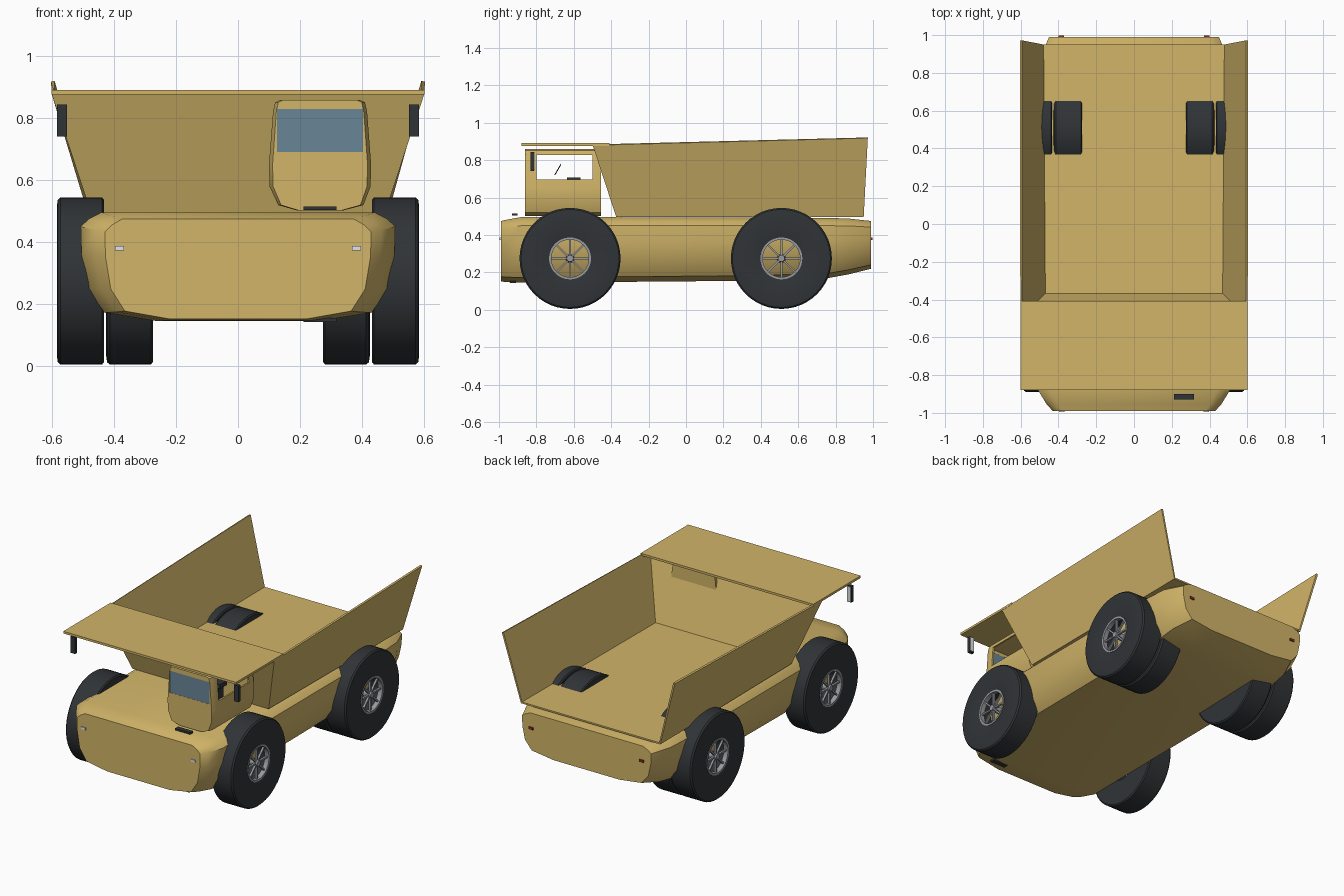
import bpy, bmesh, math
from mathutils import Matrix, Vector

if "Cube" in bpy.data.objects:
    bpy.data.objects.remove(bpy.data.objects["Cube"])


def material(name, rgb):
    m = bpy.data.materials.new(name)
    m.diffuse_color = (*rgb, 1)
    m.use_nodes = True
    m.node_tree.nodes["Principled BSDF"].inputs["Base Color"].default_value = m.diffuse_color
    return m


GOLD = material("gold_paint", (0.64, 0.46, 0.14))
DARK = material("dark_rubber", (0.03, 0.034, 0.038))
GLASS = material("blue_glass", (0.14, 0.24, 0.31))
METAL = material("grey_metal", (0.32, 0.33, 0.35))
WHITE = material("lamp_white", (0.75, 0.78, 0.8))
RED = material("lamp_red", (0.3, 0.03, 0.02))


def finish(bm, name, mat, angle=None):
    bmesh.ops.recalc_face_normals(bm, faces=bm.faces)
    me = bpy.data.meshes.new(name)
    bm.to_mesh(me)
    bm.free()
    ob = bpy.data.objects.new(name, me)
    bpy.context.collection.objects.link(ob)
    me.materials.append(mat)
    bpy.ops.object.select_all(action='DESELECT')
    ob.select_set(True)
    bpy.context.view_layer.objects.active = ob
    if angle:
        bpy.ops.object.shade_smooth_by_angle(angle=math.radians(angle))
    return ob


def add_box(bm, lo, hi):
    lo, hi = Vector(lo), Vector(hi)
    mat = Matrix.Translation((lo + hi) / 2) @ Matrix.Diagonal((*(hi - lo), 1))
    bmesh.ops.create_cube(bm, size=1, matrix=mat)


def box(name, lo, hi, mat):
    bm = bmesh.new()
    add_box(bm, lo, hi)
    return finish(bm, name, mat)


def loft(name, sections, mat, angle, caps=True):
    """Skin closed rings of points; optionally join last to first."""
    bm = bmesh.new()
    rings = [[bm.verts.new(p) for p in s] for s in sections]
    n = len(rings[0])
    pairs = list(zip(rings, rings[1:])) + ([] if caps else [(rings[-1], rings[0])])
    for a, b in pairs:
        for i in range(n):
            bm.faces.new((a[i], a[(i + 1) % n], b[(i + 1) % n], b[i]))
    if caps:
        bm.faces.new(rings[0])
        bm.faces.new(rings[-1])
    return finish(bm, name, mat, angle)


# Chassis hull: half profile (x fraction, z fraction) scaled along y
half = [(0.51, 0), (0.85, 0.08), (0.955, 0.30), (0.995, 0.62), (1, 0.87), (0.95, 0.94), (0.87, 1)]
profile = half + [(-x, z) for x, z in reversed(half)]
stations = [(-0.99, 0.43, 0.152, 0.475), (-0.955, 0.462, 0.148, 0.483),
            (-0.88, 0.508, 0.145, 0.496), (0.30, 0.508, 0.155, 0.494),
            (0.75, 0.508, 0.168, 0.492), (0.87, 0.50, 0.19, 0.488),
            (0.99, 0.45, 0.22, 0.475)]
loft("chassis_hull", [[(fx * w, y, z0 + fz * (z1 - z0)) for fx, fz in profile]
                      for y, w, z0, z1 in stations], GOLD, 40)

# Dump bed: floor, front wall and flared side walls, open at the rear
bm = bmesh.new()
v = {}
for s in (-1, 1):
    for key, p in {"ff": (0.472, -0.37, 0.5), "fr": (0.482, 0.95, 0.5),
                   "tf": (0.598, -0.495, 0.882), "tr": (0.598, 0.972, 0.92)}.items():
        v[s, key] = bm.verts.new((s * p[0], p[1], p[2]))
bm.faces.new((v[-1, "ff"], v[1, "ff"], v[1, "fr"], v[-1, "fr"]))
bm.faces.new((v[-1, "tf"], v[1, "tf"], v[1, "ff"], v[-1, "ff"]))
bm.faces.new((v[1, "ff"], v[1, "tf"], v[1, "tr"], v[1, "fr"]))
bm.faces.new((v[-1, "fr"], v[-1, "tr"], v[-1, "tf"], v[-1, "ff"]))
bed = finish(bm, "dump_bed", GOLD)
mod = bed.modifiers.new("thickness", 'SOLIDIFY')
mod.thickness = 0.012
mod.offset = 0

# Canopy over the cabin
box("canopy", (-0.602, -0.88, 0.877), (0.602, -0.408, 0.891), GOLD)

# Cabin shell with window openings
cab = [(0.19, 0.503), (0.34, 0.503), (0.405, 0.52), (0.428, 0.58), (0.43, 0.65), (0.417, 0.82),
       (0.41, 0.852), (0.395, 0.859), (0.135, 0.859), (0.12, 0.852), (0.113, 0.82),
       (0.10, 0.65), (0.102, 0.58), (0.13, 0.52)]
cabin = loft("cabin", [[(0.265 + (x - 0.265) * k, y, z) for x, z in cab]
                       for y, k in ((-0.86, 0.93), (-0.83, 1), (-0.455, 1))], GOLD, 35)
mod = cabin.modifiers.new("shell", 'SOLIDIFY')
mod.thickness = 0.012
cutters = [box("side_window_cutter", (0, -0.80, 0.697), (0.6, -0.50, 0.828), GOLD),
           box("front_window_cutter", (0.126, -0.95, 0.692), (0.404, -0.82, 0.83), GOLD)]
for c in cutters:
    c.hide_render = True
    mod = cabin.modifiers.new("window", 'BOOLEAN')
    mod.operation, mod.solver, mod.object = 'DIFFERENCE', 'EXACT', c
bpy.context.view_layer.objects.active = cabin
for m in list(cabin.modifiers):
    bpy.ops.object.modifier_apply(modifier=m.name)
for c in cutters:
    bpy.data.objects.remove(c)
box("windscreen", (0.124, -0.859, 0.69), (0.406, -0.852, 0.832), GLASS)

# Driver seat and steering wheel
box("seat", (0.21, -0.635, 0.68), (0.32, -0.565, 0.708), DARK)
box("seat_base", (0.23, -0.625, 0.515), (0.30, -0.575, 0.68), DARK)
tilt = Matrix.Translation((0.265, -0.685, 0.75)) @ Matrix.Rotation(math.radians(60), 4, 'X')
rings = []
for i in range(20):
    a = math.tau * i / 20
    rings.append([tilt @ Vector(((0.03 + 0.003 * math.cos(b)) * math.cos(a),
                                 (0.03 + 0.003 * math.cos(b)) * math.sin(a),
                                 0.003 * math.sin(b)))
                  for b in (math.tau * j / 6 for j in range(6))])
loft("steering_wheel", rings, DARK, 60, caps=False)


# Wheels: revolved tyre, rim ring, spokes and hub
def revolve(name, prof, y, side, mat, n=48):
    sections = [[(side * x, y + r * math.cos(math.tau * i / n), 0.275 + r * math.sin(math.tau * i / n))
                 for x, r in prof] for i in range(n)]
    return loft(name, sections, mat, 35, caps=False)


def tyre(name, x0, x1, y, side):
    prof = [(x0, 0.11), (x0, 0.262), (x0 + 0.006, 0.27), (x1 - 0.012, 0.27), (x1 - 0.003, 0.262),
            (x1, 0.24), (x1, 0.15), (x1 - 0.008, 0.11)]
    revolve(name, prof, y, side, DARK)


def wheel(name, y, side):
    tyre(name + "_tyre", 0.433, 0.585, y, side)
    revolve(name + "_rim", [(0.55, 0.10), (0.55, 0.112), (0.58, 0.112), (0.58, 0.10)], y, side, METAL)
    bm = bmesh.new()
    for i in range(4):
        tmp = bmesh.new()
        add_box(tmp, (0.557, -0.104, -0.005), (0.57, 0.104, 0.005))
        tmp.transform(Matrix.Translation((0, y, 0.275)) @ Matrix.Rotation(math.pi * i / 4, 4, 'X'))
        me = bpy.data.meshes.new("spoke")
        tmp.to_mesh(me)
        tmp.free()
        bm.from_mesh(me)
        bpy.data.meshes.remove(me)
    bmesh.ops.create_cone(bm, cap_ends=True, segments=16, radius1=0.024, radius2=0.018, depth=0.1,
                          matrix=Matrix.Translation((0.53, y, 0.275)) @ Matrix.Rotation(math.pi / 2, 4, 'Y'))
    bm.transform(Matrix.Diagonal((side, 1, 1, 1)))
    finish(bm, name + "_spokes", METAL, 35)


for side, label in ((-1, "left"), (1, "right")):
    wheel(f"front_{label}", -0.62, side)
    wheel(f"rear_{label}", 0.51, side)
    tyre(f"rear_{label}_inner_tyre", 0.275, 0.426, 0.51, side)

    # Mirrors and lamps
    def pair(name, x0, x1, y0, y1, z0, z1, mat):
        a, b = sorted((side * x0, side * x1))
        box(f"{label}_{name}", (a, y0, z0), (b, y1, z1), mat)

    pair("mirror", 0.553, 0.585, -0.832, -0.812, 0.742, 0.845, DARK)
    pair("mirror_glass", 0.556, 0.582, -0.812, -0.808, 0.747, 0.84, WHITE)
    pair("headlight", 0.368, 0.397, -0.996, -0.98, 0.373, 0.388, WHITE)
    pair("tail_light", 0.37, 0.40, 0.985, 0.998, 0.374, 0.388, RED)

# Step in front of the cabin and plate under the nose
box("cabin_step", (0.212, -0.93, 0.505), (0.318, -0.90, 0.516), DARK)
box("lower_step", (0.212, -0.94, 0.143), (0.318, -0.91, 0.155), DARK)
